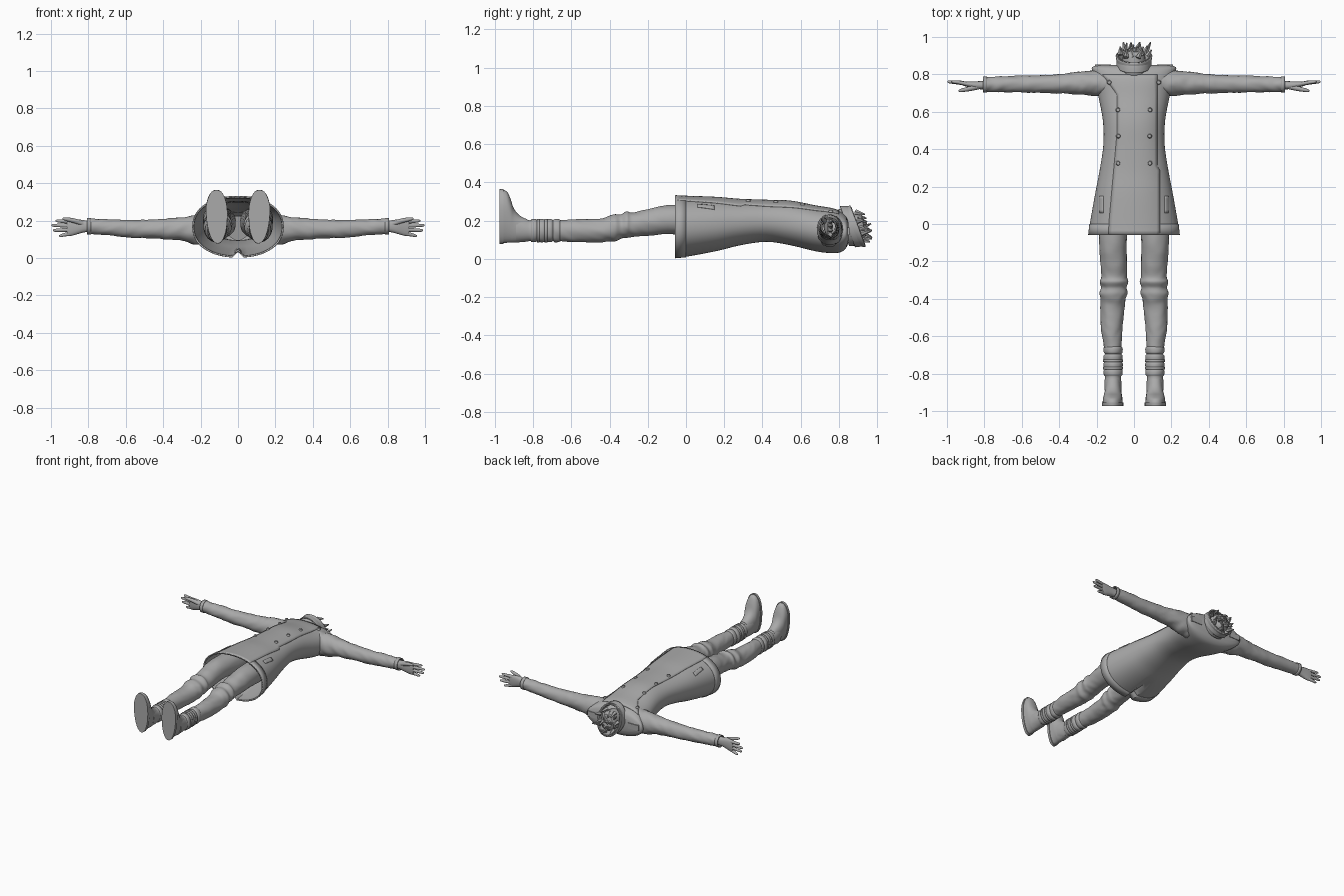
import bpy, bmesh, math, random
from mathutils import Vector, noise

if "Cube" in bpy.data.objects:
    bpy.data.objects.remove(bpy.data.objects["Cube"])

random.seed(4)
grey = bpy.data.materials.new("plain grey")
grey.diffuse_color = (0.4, 0.4, 0.4, 1)
grey.use_nodes = True
grey.node_tree.nodes["Principled BSDF"].inputs["Base Color"].default_value = grey.diffuse_color


def finish(name, bm, mirror=False, thick=0, offset=-1, angle=40):
    bmesh.ops.recalc_face_normals(bm, faces=bm.faces)
    me = bpy.data.meshes.new(name)
    bm.to_mesh(me)
    bm.free()
    ob = bpy.data.objects.new(name, me)
    bpy.context.collection.objects.link(ob)
    me.materials.append(grey)
    bpy.context.view_layer.objects.active = ob
    ob.select_set(True)
    bpy.ops.object.shade_smooth_by_angle(angle=math.radians(angle))
    ob.select_set(False)
    if thick:
        m = ob.modifiers.new("thickness", 'SOLIDIFY')
        m.thickness, m.offset = thick, offset
    if mirror:
        ob.modifiers.new("mirror", 'MIRROR')
    return ob


def smooth_path(rows, steps):
    """Catmull-Rom through rows of numbers."""
    out = []
    for i in range(len(rows) - 1):
        a, b, c, d = (rows[max(i - 1, 0)], rows[i], rows[i + 1], rows[min(i + 2, len(rows) - 1)])
        for k in range(steps):
            t = k / steps
            out.append([0.5 * (2 * q + (r - p) * t + (2 * p - 5 * q + 4 * r - s) * t * t
                               + (3 * q - p - 3 * r + s) * t ** 3) for p, q, r, s in zip(a, b, c, d)])
    return out + [list(rows[-1])]


def loft(name, rows, axis='y', n=24, power=2.0, steps=4, caps=(True, True), shear=0,
         wrinkle=0, mirror=False, thick=0, warp=None, angle=40):
    """Rows: position along axis, centre a, centre z, radius a, radius z."""
    bm = bmesh.new()
    rings = []
    for t, ca, cz, ra, rz in smooth_path(rows, steps):
        ring = []
        for i in range(n):
            an = 2 * math.pi * i / n
            c, s = math.cos(an), math.sin(an)
            u = math.copysign(abs(c) ** (2 / power), c)
            v = math.copysign(abs(s) ** (2 / power), s)
            if wrinkle:
                w = 1 + wrinkle * noise.noise(Vector((t * 26 + 2 * s, c * 1.3, s * 1.3)))
                u, v = u * w, v * w
            a, z = ca + ra * u, cz + rz * v
            p = t - shear * rz * v
            co = Vector((a, p, z) if axis == 'y' else (p, a, z))
            ring.append(bm.verts.new(warp(co) if warp else co))
        rings.append(ring)
    for r0, r1 in zip(rings, rings[1:]):
        for i in range(n):
            j = (i + 1) % n
            bm.faces.new((r0[i], r0[j], r1[j], r1[i]))
    if caps[0]:
        bm.faces.new(rings[0])
    if caps[1]:
        bm.faces.new(rings[-1])
    return finish(name, bm, mirror, thick, angle=angle)


# Coat body, open at the hem, with a vent at the centre back
COAT = [(-.058, 0, .167, .242, .162), (0, 0, .168, .236, .158), (.16, 0, .18, .208, .14),
        (.28, 0, .19, .185, .12), (.42, 0, .197, .164, .108), (.55, 0, .185, .166, .115),
        (.68, 0, .157, .190, .118), (.76, 0, .146, .208, .116), (.81, 0, .14, .221, .105),
        (.838, 0, .14, .224, .082), (.85, 0, .14, .19, .05)]
POWER = 2.2


def vent(co):
    if abs(co.x) < 1e-3 and co.z < .15 and co.y < .2:
        co.z += .035 * (.2 - co.y) / .26
    return co


loft("coat", COAT, n=64, power=POWER, caps=(False, True), thick=.007, warp=vent)

# Hem band sitting just outside the coat
loft("hem_band", [(t, a, z, r + .003, q + .003) for t, a, z, r, q in COAT[:2]], n=64,
     power=POWER, steps=2, caps=(False, False), thick=.006, warp=vent)

CURVE = smooth_path(COAT, 12)


def coat_z(x, y):
    """Height of the coat front at x, y."""
    for p, q in zip(CURVE, CURVE[1:]):
        if p[0] <= y <= q[0]:
            f = (y - p[0]) / (q[0] - p[0])
            cz, rx, rz = (p[k] + f * (q[k] - p[k]) for k in (2, 3, 4))
            return cz + rz * max(0, 1 - abs(x / rx) ** POWER) ** (1 / POWER)
    return COAT[0][2] + COAT[0][4]


def patch(name, left, right, y0, y1, nx, ny, lift, mirror=False):
    """Thin panel that follows the coat front between two edge curves."""
    bm = bmesh.new()
    grid = []
    for j in range(ny + 1):
        y = y0 + (y1 - y0) * j / ny
        a, b = left(y), right(y)
        xs = [a + (b - a) * i / nx for i in range(nx + 1)]
        grid.append([bm.verts.new((x, y, coat_z(x, y) + lift)) for x in xs])
    for j in range(ny):
        for i in range(nx):
            bm.faces.new((grid[j][i], grid[j][i + 1], grid[j + 1][i + 1], grid[j + 1][i]))
    return finish(name, bm, mirror, thick=.006)


# Overlapping front panel and pocket welts
patch("front_panel", lambda y: -.135 + .045 * min(1, max(0, y) / .5) - .08 * max(0, y - .69) / .11,
      lambda y: .14 if y < .3 else .125, -.056, .80, 14, 40, .004)
patch("pocket_welt", lambda y: .165, lambda y: .185, .06, .15, 3, 6, .005, mirror=True)

# Two columns of buttons
bm = bmesh.new()
for x, y in ((.132, .757), (.085, .61), (.083, .47), (.085, .325)):
    for s in (-1, 1):
        ret = bmesh.ops.create_cone(bm, cap_ends=True, segments=16, radius1=.013, radius2=.009, depth=.012)
        bmesh.ops.translate(bm, verts=ret["verts"], vec=(s * x, y, coat_z(x, y) + .008))
finish("buttons", bm)

# Shoulder tabs
bm = bmesh.new()
ret = bmesh.ops.create_cube(bm, size=1)
bmesh.ops.scale(bm, verts=ret["verts"], vec=(.085, .010, .04))
bmesh.ops.translate(bm, verts=ret["verts"], vec=(.165, .849, .145))
finish("shoulder_tab", bm, mirror=True)

# Standing collar with a folded outer layer, tilted towards the back
loft("collar", [(.82, 0, .16, .080, .085), (.86, 0, .168, .084, .092), (.90, 0, .17, .09, .102)],
     n=40, caps=(False, False), shear=.38, thick=.008)
loft("collar_fold", [(.845, 0, .168, .095, .108), (.875, 0, .17, .093, .106), (.902, 0, .17, .09, .102)],
     n=40, caps=(False, False), shear=.36, thick=.007)

# Neck and the ragged lining above the collar
loft("neck", [(.80, 0, .16, .06, .065), (.90, 0, .165, .06, .068), (.93, 0, .17, .045, .05)], shear=.2)
bm = bmesh.new()
for i in range(26):
    an = i * 2.4
    r = .03 + .045 * (i % 3) / 2
    base = Vector((r * math.cos(an), .905 - .25 * r * math.sin(an), .172 + r * math.sin(an)))
    tip = base + Vector((random.uniform(-.03, .03), random.uniform(.03, .062), random.uniform(-.03, .03)))
    tip.y = min(tip.y, .972)
    ret = bmesh.ops.create_cone(bm, cap_ends=True, segments=5, radius1=.015, radius2=.004,
                                depth=(tip - base).length)
    rot = (tip - base).to_track_quat('Z', 'Y').to_matrix()
    bmesh.ops.rotate(bm, verts=ret["verts"], matrix=rot)
    bmesh.ops.translate(bm, verts=ret["verts"], vec=(base + tip) / 2)
finish("ragged_lining", bm, angle=25)

# Sleeves
loft("sleeve", [(.15, .752, .148, .068, .085), (.22, .754, .15, .068, .078), (.30, .753, .156, .060, .063),
                (.40, .75, .155, .052, .054), (.55, .748, .156, .046, .048), (.70, .747, .164, .042, .043),
                (.78, .746, .169, .040, .041), (.805, .746, .17, .041, .042)],
     axis='x', steps=8, caps=(True, False), wrinkle=.09, mirror=True, thick=.006)
loft("sleeve_cuff", [(.785, .746, .17, .043, .044), (.808, .746, .17, .043, .044)],
     axis='x', steps=1, caps=(False, False), mirror=True, thick=.006)

# Hands, fingers and thumbs
loft("hand", [(.74, .744, .168, .024, .03), (.81, .742, .17, .022, .031), (.85, .743, .168, .020, .038),
              (.89, .748, .163, .015, .044), (.915, .751, .161, .011, .042)],
     axis='x', n=20, power=2.4, mirror=True)
for k, (z0, z1, tip) in enumerate([(.194, .199, .975), (.173, .175, .998), (.151, .148, .99), (.130, .119, .958)]):
    rows = [(.895, .749, z0, .011, .0115), ((.9 + tip) / 2, .757, (z0 + z1) / 2, .010, .010),
            (tip - .010, .760, z1, .008, .008), (tip, .761, z1, .003, .003)]
    loft("finger_%d" % (k + 1), rows, axis='x', n=10, steps=3, mirror=True)
loft("thumb", [(.825, .735, .183, .014, .014), (.875, .724, .199, .013, .013), (.925, .714, .209, .009, .009),
               (.938, .712, .211, .003, .003)], axis='x', n=12, steps=3, mirror=True)

# Trouser legs with folds at the knee
loft("trouser_leg", [(.28, .095, .19, .085, .085), (-.06, .112, .205, .075, .077), (-.20, .109, .19, .071, .07),
                     (-.28, .107, .178, .069, .064), (-.31, .107, .178, .076, .069), (-.34, .107, .168, .068, .064),
                     (-.37, .11, .163, .074, .071), (-.40, .112, .158, .068, .067), (-.45, .115, .148, .064, .062),
                     (-.55, .119, .147, .058, .060), (-.62, .116, .147, .051, .057), (-.70, .112, .147, .042, .052)],
     steps=6, n=32, wrinkle=.05, mirror=True)

# Boot shafts with gathered rings
rings = [(-.655, .112, .147, .044, .054)]
for y in (-.665, -.705, -.745, -.785):
    rings += [(y, .112, .147, .051, .060), (y - .022, .112, .147, .050, .060), (y - .03, .112, .147, .044, .054)]
rings += [(-.85, .112, .150, .045, .062), (-.89, .112, .158, .046, .072)]
loft("boot_shaft", rings, steps=3, n=28, wrinkle=.04, mirror=True)

# Boot straps
for y in (-.725, -.765):
    loft("boot_strap", [(y, .112, .147, .053, .062), (y - .014, .112, .147, .053, .062)],
         steps=1, caps=(False, False), mirror=True, thick=.007)


def foot_shape(co):
    # heel narrower than the ball, toe turned slightly outward
    f = min(1, max(0, (co.z - .08) / .2))
    co.x = .112 + (co.x - .112) * (.84 + .16 * f) + .006 * (f - .5)
    return co


# Feet and soles
loft("foot", [(-.83, .112, .148, .043, .058), (-.87, .112, .157, .046, .070), (-.90, .112, .174, .049, .089),
              (-.918, .112, .20, .052, .115), (-.935, .112, .217, .054, .133), (-.957, .112, .222, .056, .139)],
     n=32, power=2.2, mirror=True, warp=foot_shape)
loft("sole", [(-.955, .112, .221, .060, .144), (-.974, .112, .221, .059, .143)],
     n=32, power=2.2, steps=1, mirror=True, warp=foot_shape)
